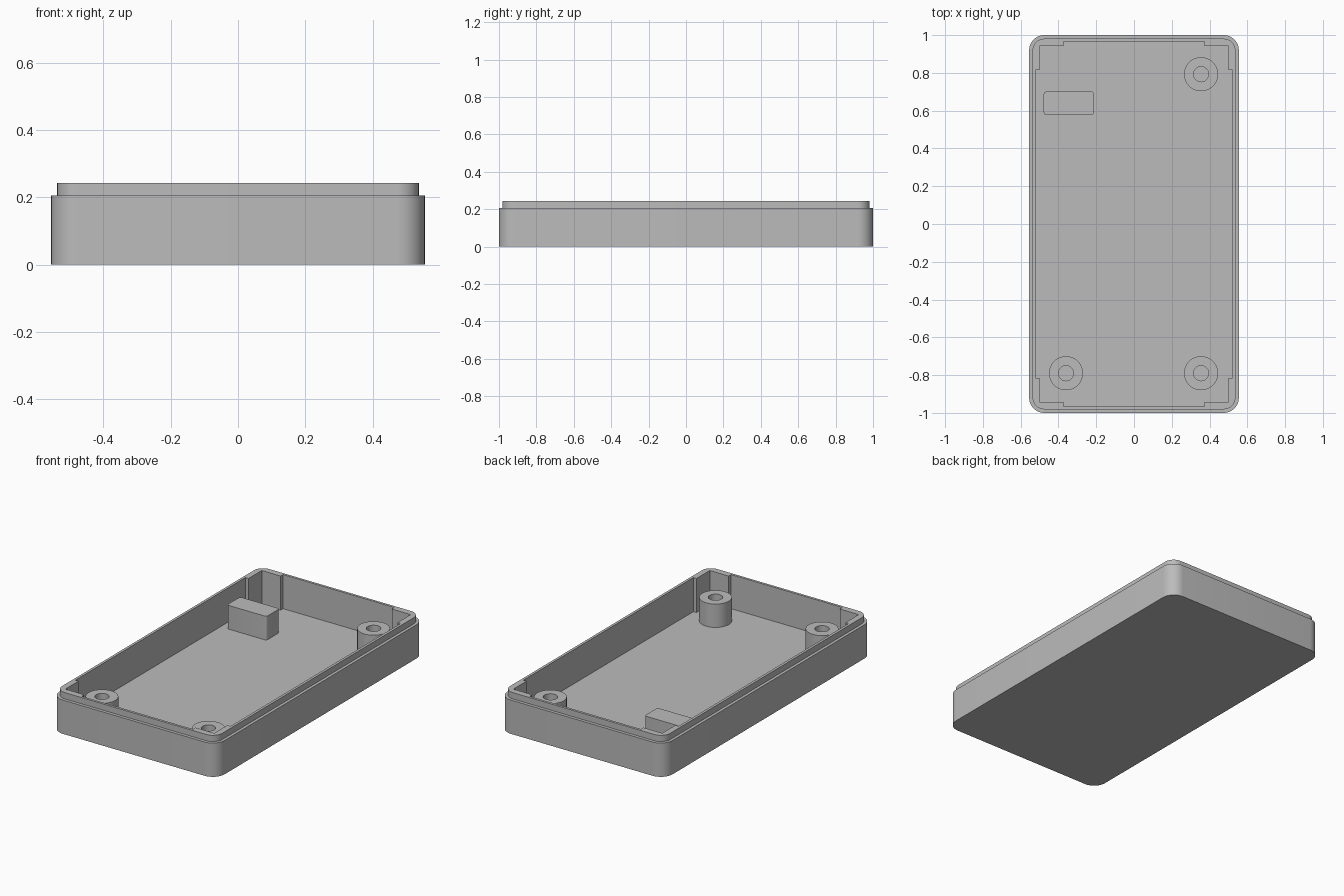
import bpy, bmesh, math

FLOOR, SHELF, RIM, POST = 0.036, 0.205, 0.243, 0.178

if "Cube" in bpy.data.objects:
    bpy.data.objects.remove(bpy.data.objects["Cube"], do_unlink=True)

grey = bpy.data.materials.new("plain grey")
grey.use_nodes = True
colour = (0.5, 0.5, 0.5, 1)
grey.diffuse_color = colour
grey.node_tree.nodes["Principled BSDF"].inputs["Base Color"].default_value = colour


def rounded_rect(hx, hy, r, steps=10, cx=0, cy=0):
    """Outline of a rectangle with rounded corners, counter-clockwise."""
    pts = []
    for i, (sx, sy) in enumerate([(1, 1), (-1, 1), (-1, -1), (1, -1)]):
        for k in range(steps + 1):
            a = math.pi / 2 * (i + k / steps)
            pts.append((cx + sx * (hx - r) + r * math.cos(a),
                        cy + sy * (hy - r) + r * math.sin(a)))
    return pts


def circle(r, cx, cy, n=40):
    return [(cx + r * math.cos(2 * math.pi * k / n),
             cy + r * math.sin(2 * math.pi * k / n)) for k in range(n)]


def stack(name, rings, caps=True):
    """Skin a list of (outline, z) rings; cap both ends or close into a tube."""
    bm = bmesh.new()
    loops = [[bm.verts.new((x, y, z)) for x, y in pts] for pts, z in rings]
    pairs = list(zip(loops, loops[1:]))
    if caps:
        bm.faces.new(loops[0])
        bm.faces.new(loops[-1])
    else:
        pairs.append((loops[-1], loops[0]))
    for a, b in pairs:
        n = len(a)
        for i in range(n):
            j = (i + 1) % n
            bm.faces.new((a[i], a[j], b[j], b[i]))
    bmesh.ops.recalc_face_normals(bm, faces=bm.faces)
    mesh = bpy.data.meshes.new(name)
    bm.to_mesh(mesh)
    bm.free()
    mesh.materials.append(grey)
    ob = bpy.data.objects.new(name, mesh)
    bpy.context.collection.objects.link(ob)
    return ob


def smooth(ob):
    bpy.ops.object.select_all(action='DESELECT')
    ob.select_set(True)
    bpy.context.view_layer.objects.active = ob
    bpy.ops.object.shade_smooth_by_angle(angle=math.radians(30))


# Tray: outer wall with a stepped-in lip
outer = rounded_rect(0.555, 1.0, 0.08)
lip = rounded_rect(0.537, 0.981, 0.062)
tray = stack("tray", [(outer, 0), (outer, SHELF), (lip, SHELF), (lip, RIM)])

# Cavity: walls are thicker around each corner
quarter = [(0.521, 0.815), (0.5, 0.815), (0.5, 0.942), (0.373, 0.942), (0.373, 0.966)]
outline = []
for sx, sy in [(1, 1), (-1, 1), (-1, -1), (1, -1)]:
    corner = [(sx * x, sy * y) for x, y in quarter]
    outline += corner if sx == sy else corner[::-1]
cavity = stack("cavity_cutter", [(outline, FLOOR), (outline, RIM + 0.1)])
cut = tray.modifiers.new("cavity", 'BOOLEAN')
cut.operation = 'DIFFERENCE'
cut.solver = 'EXACT'
cut.object = cavity
bpy.context.view_layer.objects.active = tray
bpy.ops.object.modifier_apply(modifier=cut.name)
bpy.data.objects.remove(cavity, do_unlink=True)
smooth(tray)

# Hollow screw posts in three corners
posts = {"back_left": (0.355, 0.793), "front_left": (0.355, -0.79),
         "front_right": (-0.36, -0.79)}
for place, (x, y) in posts.items():
    wall, bore = circle(0.09, x, y), circle(0.04, x, y)
    low = FLOOR - 0.005
    smooth(stack("screw_post_" + place,
                 [(wall, low), (wall, POST), (bore, POST), (bore, low)], caps=False))

# Support block near the back right corner
block = rounded_rect(0.133, 0.063, 0.015, steps=4, cx=-0.345, cy=0.639)
smooth(stack("support_block", [(block, FLOOR - 0.005), (block, POST + 0.002)]))
